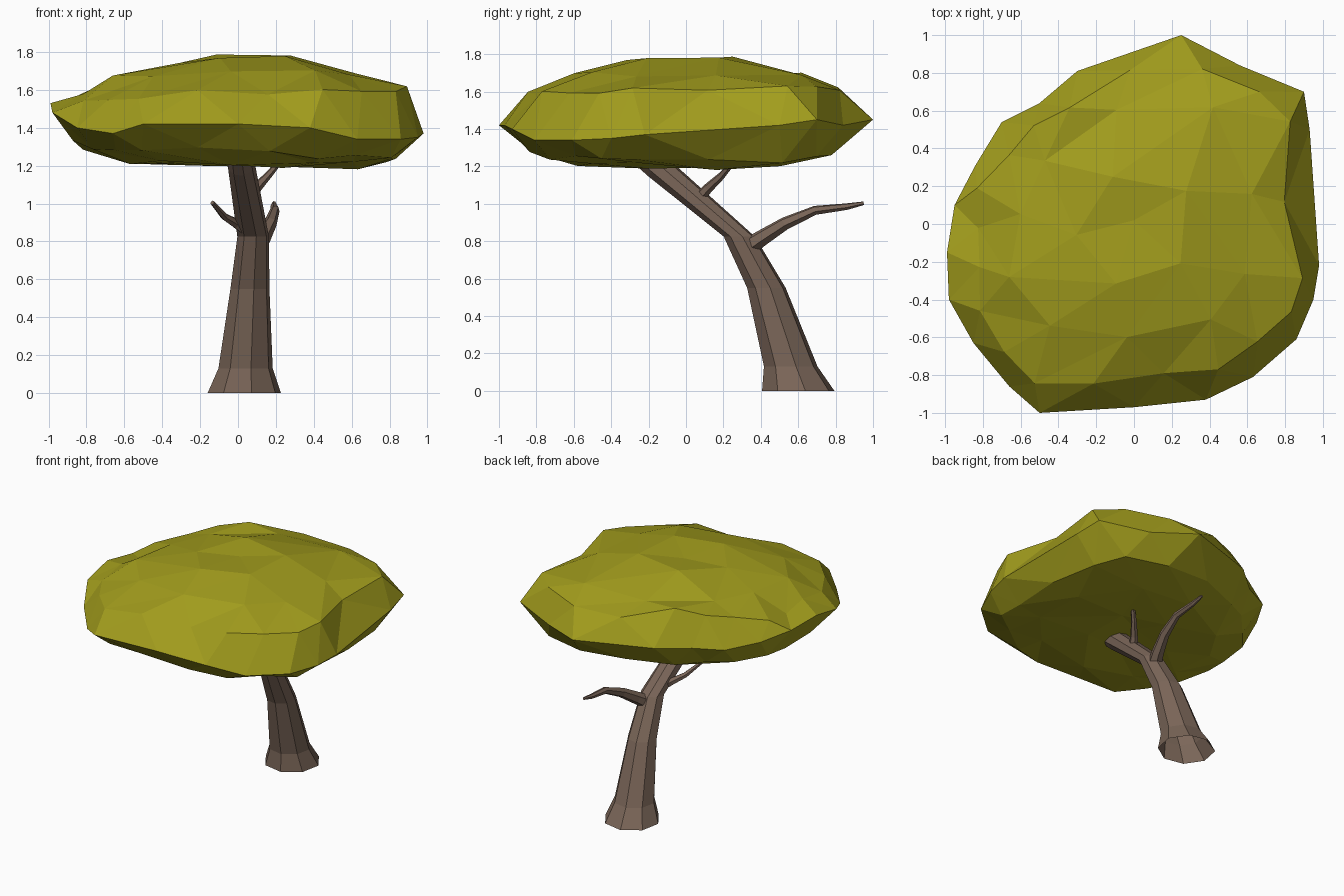
import bpy, bmesh, random
from math import sin, cos, pi
from mathutils import Vector

if "Cube" in bpy.data.objects:
    bpy.data.objects.remove(bpy.data.objects["Cube"])

random.seed(5)


def material(name, rgb):
    m = bpy.data.materials.new(name)
    m.diffuse_color = (*rgb, 1)
    m.use_nodes = True
    m.node_tree.nodes["Principled BSDF"].inputs["Base Color"].default_value = m.diffuse_color
    return m


bark = material("bark", (0.2, 0.135, 0.1))
leaf = material("leaf", (0.36, 0.335, 0.012))


def finish(bm, name, mat):
    bmesh.ops.recalc_face_normals(bm, faces=bm.faces[:])
    me = bpy.data.meshes.new(name)
    bm.to_mesh(me)
    bm.free()
    me.materials.append(mat)
    ob = bpy.data.objects.new(name, me)
    bpy.context.collection.objects.link(ob)
    return ob


def limb(name, path, sides, flat=0):
    """Tapered tube through (x, y, z, radius), open at the root.
    The first `flat` rings lie level."""
    pts = [Vector(p[:3]) for p in path]
    bm = bmesh.new()
    rings = []
    for i, p in enumerate(pts):
        t = Vector()
        if i > 0:
            t += (p - pts[i - 1]).normalized()
        if i < len(pts) - 1:
            t += (pts[i + 1] - p).normalized()
        t = Vector((0, 0, 1)) if i < flat else t.normalized()
        v = t.cross(Vector((1, 0, 0))).normalized()
        u = v.cross(t)
        r = path[i][3]
        rings.append([bm.verts.new(p + r * (cos(a) * u + sin(a) * v))
                      for a in [2 * pi * (k + 0.25) / sides for k in range(sides)]])
    for a, b in zip(rings, rings[1:]):
        for k in range(sides):
            n = (k + 1) % sides
            bm.faces.new((a[k], a[n], b[n], b[k]))
    bm.faces.new(rings[-1])
    return finish(bm, name, bark)


# Leaning trunk
limb("trunk", [(0.033, 0.6, 0, 0.197), (0.04, 0.56, 0.13, 0.146),
               (0.063, 0.43, 0.55, 0.105), (0.08, 0.285, 0.825, 0.085),
               (0.018, -0.155, 1.2, 0.072), (0.01, -0.22, 1.255, 0.07)], 8, flat=4)

# Side branches
limb("back_branch", [(0.09, 0.32, 0.76, 0.052), (0.13, 0.41, 0.82, 0.044),
                     (0.17, 0.53, 0.895, 0.035), (0.195, 0.69, 0.965, 0.025),
                     (0.19, 0.86, 0.985, 0.018), (0.19, 0.95, 1.003, 0.01)], 6)
limb("left_branch", [(0.06, 0.24, 0.85, 0.035), (-0.01, 0.19, 0.895, 0.027),
                     (-0.07, 0.11, 0.93, 0.02), (-0.135, 0.0, 1.005, 0.012)], 6)
limb("upper_branch", [(0.05, 0.05, 1.01, 0.036), (0.1, 0.12, 1.085, 0.027),
                      (0.16, 0.19, 1.15, 0.02), (0.22, 0.25, 1.22, 0.014)], 6)

# Canopy rim: outline seen from above, with height
rim = [(0.25, 1.0, 1.45), (0.56, 0.84, 1.42), (0.9, 0.7, 1.45), (0.93, 0.5, 1.42),
       (0.98, -0.22, 1.37), (0.95, -0.4, 1.35), (0.86, -0.61, 1.34), (0.63, -0.81, 1.34),
       (0.38, -0.93, 1.4), (0.0, -0.97, 1.42), (-0.5, -1.0, 1.42), (-0.66, -0.86, 1.37),
       (-0.85, -0.63, 1.4), (-0.98, -0.4, 1.48), (-0.99, -0.15, 1.53), (-0.95, 0.1, 1.5),
       (-0.84, 0.31, 1.46), (-0.7, 0.54, 1.45), (-0.5, 0.64, 1.45), (-0.3, 0.81, 1.46)]
bm = bmesh.new()
edge = [bm.verts.new(p) for p in rim]


def inner_ring(prev, count, scale, z, tilt, jitter, bump):
    """Scaled, jittered ring inside the previous one, joined by triangles.
    `bump` lifts the back left shoulder."""
    step = len(rim) // count
    ring = []
    for k in range(count):
        a = Vector(rim[k * step][:2])
        b = Vector(rim[(k * step + step) % len(rim)][:2])
        c = (a + b) / 2 * (scale + random.uniform(-jitter, jitter))
        h = z + tilt * c.x + random.uniform(-0.024, 0.024)
        h += bump * max(0, 1 - (c - Vector((-0.4, 0.6))).length / 0.5)
        ring.append(bm.verts.new((c.x, c.y, h)))
    m = len(prev) // count
    for k in range(count):
        fan = [prev[(k * m + i) % len(prev)] for i in range(m + 1)]
        for a, b in zip(fan, fan[1:]):
            bm.faces.new((a, b, ring[k]))
        bm.faces.new((fan[-1], ring[(k + 1) % count], ring[k]))
    return ring


# Domed top and flat underside, each as shrinking rings closed by a fan
top_layers = ((20, 0.88, 1.585, 0.03, 0.05, 0.12), (10, 0.68, 1.69, 0.02, 0.06, 0.05),
              (5, 0.42, 1.765, 0, 0.06, 0))
low_layers = ((20, 0.87, 1.265, -0.05, 0.04, 0), (10, 0.64, 1.205, -0.01, 0.05, 0),
              (5, 0.36, 1.205, 0, 0.05, 0))
for layers, tip in ((top_layers, 1.76), (low_layers, 1.22)):
    ring = edge
    for layer in layers:
        ring = inner_ring(ring, *layer)
    pole = bm.verts.new((0.0, 0.02, tip))
    for k in range(len(ring)):
        bm.faces.new((ring[k], ring[(k + 1) % len(ring)], pole))
finish(bm, "canopy", leaf)
